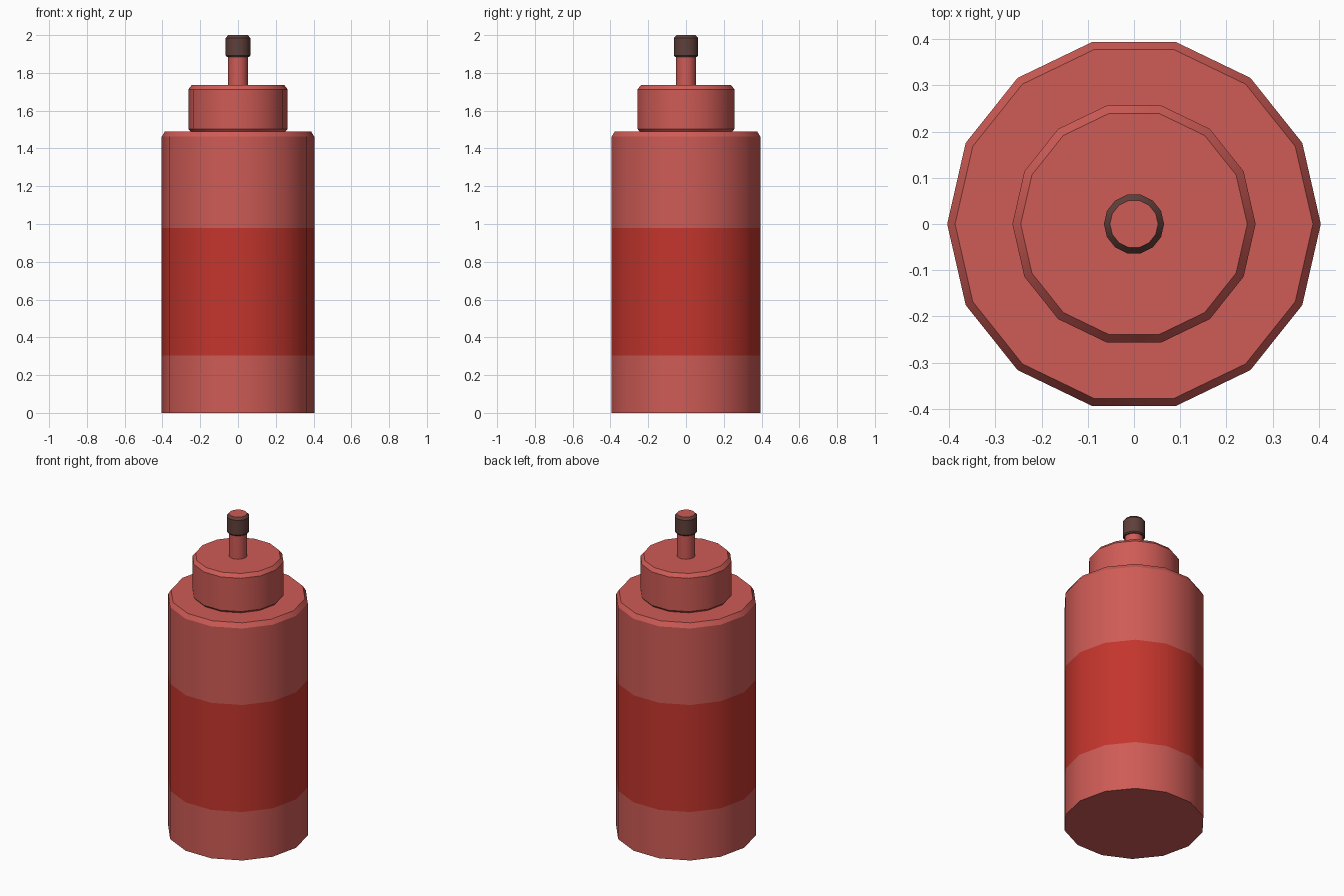
import bpy, bmesh, math

if "Cube" in bpy.data.objects:
    bpy.data.objects.remove(bpy.data.objects["Cube"])

SIDES = 14


def material(name, rgb):
    m = bpy.data.materials.new(name)
    m.diffuse_color = (*rgb, 1.0)
    m.use_nodes = True
    m.node_tree.nodes["Principled BSDF"].inputs["Base Color"].default_value = m.diffuse_color
    return m


PALE = material("pale red", (0.62, 0.105, 0.092))
BAND = material("deep red", (0.55, 0.036, 0.026))
DARK = material("dark brown", (0.115, 0.050, 0.042))


def lathe(name, profile, mats, rule=None):
    """Closed turned solid from (radius, z) points; rule(z, normal) picks a material."""
    bm = bmesh.new()
    rings = []
    for r, z in profile:
        rings.append([bm.verts.new((r * math.cos(2 * math.pi * i / SIDES),
                                    r * math.sin(2 * math.pi * i / SIDES), z))
                      for i in range(SIDES)])
    for low, high in zip(rings, rings[1:]):
        for i in range(SIDES):
            j = (i + 1) % SIDES
            bm.faces.new((low[i], low[j], high[j], high[i]))
    bm.faces.new(rings[0][::-1])
    bm.faces.new(rings[-1])
    bm.normal_update()
    if rule:
        for f in bm.faces:
            f.material_index = rule(f.calc_center_median().z, f.normal)
    me = bpy.data.meshes.new(name)
    bm.to_mesh(me)
    bm.free()
    for m in mats:
        me.materials.append(m)
    ob = bpy.data.objects.new(name, me)
    bpy.context.collection.objects.link(ob)
    bpy.ops.object.select_all(action='DESELECT')
    ob.select_set(True)
    bpy.context.view_layer.objects.active = ob
    bpy.ops.object.shade_smooth_by_angle(angle=math.radians(30))
    return ob


# Canister body with a painted band around the middle
lathe("canister_body",
      [(0.404, 0), (0.404, 0.305), (0.404, 0.98), (0.404, 1.462), (0.387, 1.49)],
      [PALE, BAND],
      lambda z, n: 1 if 0.31 < z < 0.97 and abs(n.z) < 0.5 else 0)

# Collar on top of the body
lathe("collar",
      [(0.25, 1.488), (0.263, 1.503), (0.263, 1.713), (0.245, 1.735)], [PALE])

# Thin stem
lathe("stem", [(0.053, 1.73), (0.053, 1.89)], [PALE])

# Dark nozzle ring with a red top face
lathe("nozzle",
      [(0.06, 1.885), (0.065, 1.892), (0.065, 1.985), (0.052, 2.0)],
      [DARK, PALE],
      lambda z, n: 1 if n.z > 0.95 else 0)
